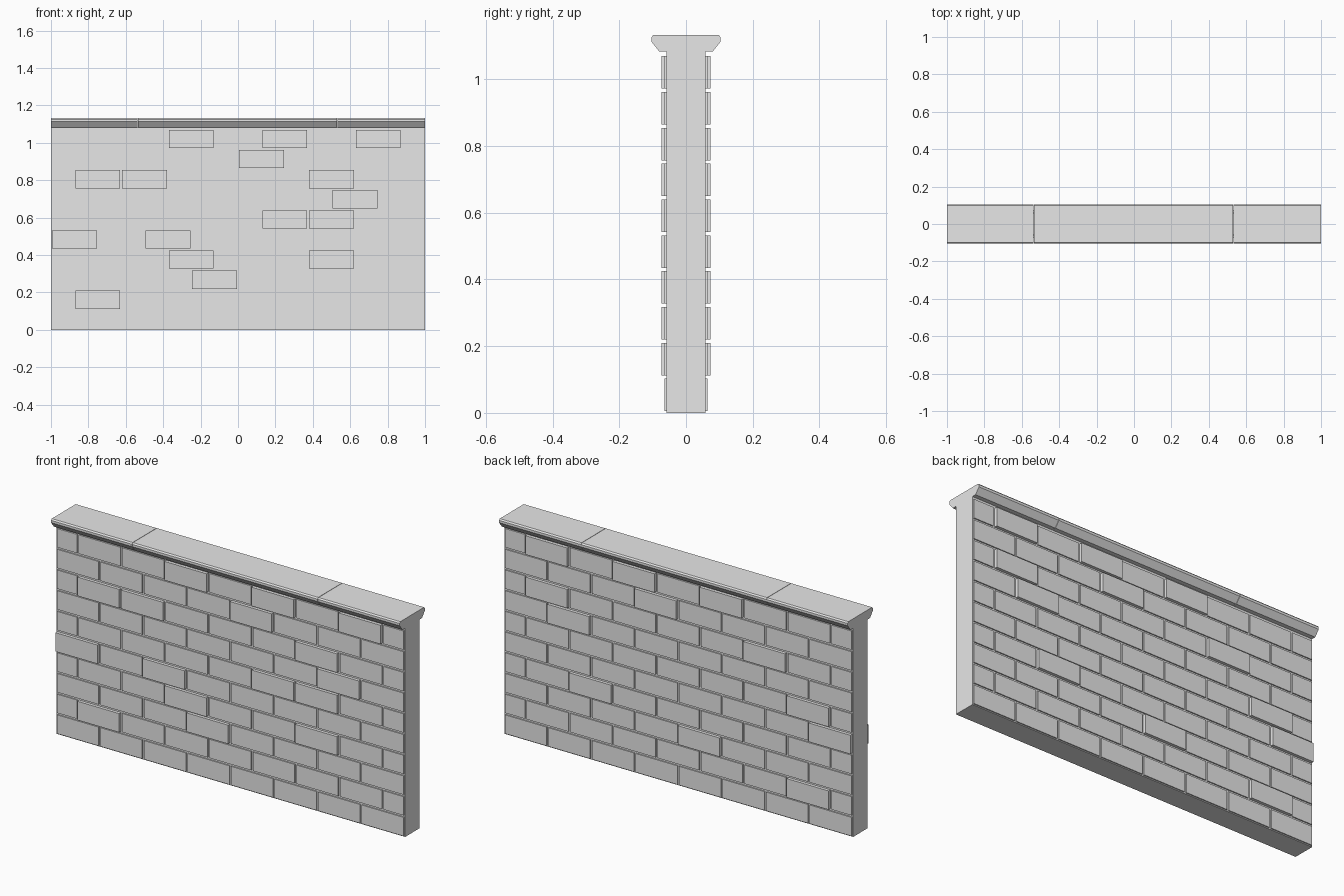
import bpy
import bmesh

cube = bpy.data.objects.get("Cube")
if cube:
    bpy.data.objects.remove(cube, do_unlink=True)

stone = bpy.data.materials.new("light_grey_stone")
stone.use_nodes = True
GREY = (0.8, 0.8, 0.8, 1)
stone.diffuse_color = GREY
stone.node_tree.nodes["Principled BSDF"].inputs["Base Color"].default_value = GREY


def finish(name, bm):
    bmesh.ops.recalc_face_normals(bm, faces=bm.faces)
    mesh = bpy.data.meshes.new(name)
    bm.to_mesh(mesh)
    bm.free()
    mesh.materials.append(stone)
    obj = bpy.data.objects.new(name, mesh)
    bpy.context.collection.objects.link(obj)
    return obj


def add_box(bm, low, high):
    verts = bmesh.ops.create_cube(bm, size=1)["verts"]
    for v in verts:
        v.co = [(a + b) / 2 + c * (b - a) for a, b, c in zip(low, high, v.co)]


# Mortar core
CORE, FACE, PROUD = 0.058, 0.064, 0.074
CAP_Z = 1.083
bm = bmesh.new()
add_box(bm, (-1, -CORE, 0), (1, CORE, CAP_Z))
finish("mortar_core", bm)

# Brick courses: running bond, with a few bricks standing proud
COURSE, GAP, LENGTH = 0.1074, 0.01, 0.25
front_proud = {9: (3, 5, 7), 8: (4,), 7: (1, 2, 6), 6: (6,), 5: (5, 6),
               4: (0, 2), 3: (3, 6), 2: (3,), 1: (1,)}
back_proud = {9: (1, 3, 5), 8: (3,), 7: (1, 6), 6: (1,), 5: (7,),
              4: (7,), 3: (2,), 2: (4,), 1: (7,)}


def brick_face(name, side, proud):
    bm = bmesh.new()
    for row in range(10):
        odd = row % 2
        z = row * COURSE + GAP / 2
        for i in range(8 + odd):
            start = -1 + LENGTH * (i - odd / 2)
            u0 = max(start, -1) + GAP / 2
            u1 = min(start + LENGTH, 1) - GAP / 2
            depth = PROUD if i in proud.get(row, ()) else FACE
            xs = sorted((u0 * side, u1 * side))
            ys = sorted((-side * 0.05, -side * depth))
            add_box(bm, (xs[0], ys[0], z), (xs[1], ys[1], z + COURSE - GAP))
    finish(name, bm)


brick_face("front_bricks", 1, front_proud)
brick_face("back_bricks", -1, back_proud)

# Coping stones: moulded profile extruded along the wall
half = [(0.08, CAP_Z), (0.104, 1.113), (0.104, 1.125), (0.098, 1.132)]
profile = half + [(-y, z) for y, z in reversed(half)]
SEAM = 0.001
joints = (-1 - SEAM, -0.535, 0.53, 1 + SEAM)
for i, name in enumerate(("right", "middle", "left")):
    x0, x1 = joints[i] + SEAM, joints[i + 1] - SEAM
    bm = bmesh.new()
    face = bm.faces.new([bm.verts.new((x0, y, z)) for y, z in profile])
    ext = bmesh.ops.extrude_face_region(bm, geom=[face])["geom"]
    moved = [v for v in ext if isinstance(v, bmesh.types.BMVert)]
    bmesh.ops.translate(bm, verts=moved, vec=(x1 - x0, 0, 0))
    finish(name + "_coping_stone", bm)
